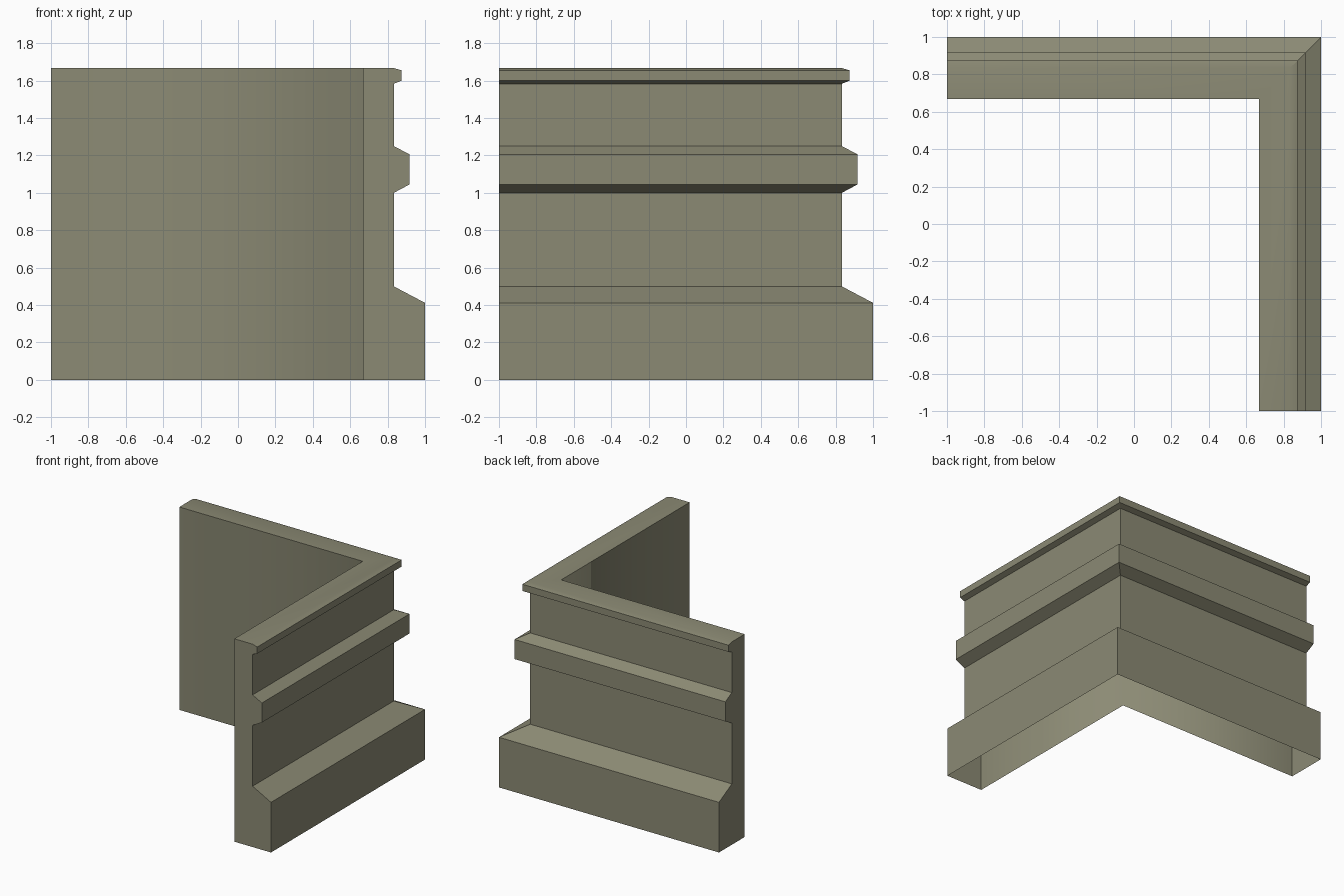
import bpy, bmesh

if "Cube" in bpy.data.objects:
    bpy.data.objects.remove(bpy.data.objects["Cube"])

# Moulding profile: (distance from centre, height), inner bottom round to inner top.
# There is no underside: the moulding is hollow and open at the bottom.
PROFILE = [(1, 0), (1, 0.412), (0.833, 0.5), (0.833, 1.0), (0.917, 1.045),
           (0.917, 1.206), (0.833, 1.25), (0.833, 1.583), (0.875, 1.6),
           (0.875, 1.655), (0.833, 1.667), (0.667, 1.667), (0.667, 0)]
SMOOTH_STRIPS = {9, 10, 11}          # top chamfer, top, inner wall

stone = bpy.data.materials.new("olive grey stone")
stone.diffuse_color = (0.26, 0.255, 0.175, 1)
stone.use_nodes = True
stone.node_tree.nodes["Principled BSDF"].inputs["Base Color"].default_value = stone.diffuse_color

bm = bmesh.new()
# Three stations: left end, mitred corner, front end
left = [bm.verts.new((-1, d, z)) for d, z in PROFILE]
corner = [bm.verts.new((d, d, z)) for d, z in PROFILE]
front = [bm.verts.new((d, -1, z)) for d, z in PROFILE]

# Sweep the profile round the corner
for a, b in ((left, corner), (corner, front)):
    for i in range(len(PROFILE) - 1):
        f = bm.faces.new((a[i], a[i + 1], b[i + 1], b[i]))
        f.smooth = i in SMOOTH_STRIPS

# End caps
bm.faces.new(left[::-1])
bm.faces.new(front)
bmesh.ops.recalc_face_normals(bm, faces=bm.faces)
top = max(bm.faces, key=lambda f: f.calc_center_median().z)
if top.normal.z < 0:
    bmesh.ops.reverse_faces(bm, faces=bm.faces)

# Every edge is crisp except the inner corner and the soft top edge
for e in bm.edges:
    zs = sorted(v.co.z for v in e.verts)
    inner_corner = all(abs(v.co.x - 0.667) + abs(v.co.y - 0.667) < 0.01 for v in e.verts)
    d = [max(v.co.x, v.co.y) for v in e.verts]
    soft_top = zs[0] > 1.66 and all(abs(k - 0.833) < 0.01 for k in d)
    top_mitre = zs[0] > 1.66 and all(abs(v.co.x - v.co.y) < 0.01 for v in e.verts)
    e.smooth = inner_corner or soft_top or top_mitre

mesh = bpy.data.meshes.new("corner_moulding")
bm.to_mesh(mesh)
bm.free()
mesh.materials.append(stone)
obj = bpy.data.objects.new("corner_moulding", mesh)
bpy.context.collection.objects.link(obj)
